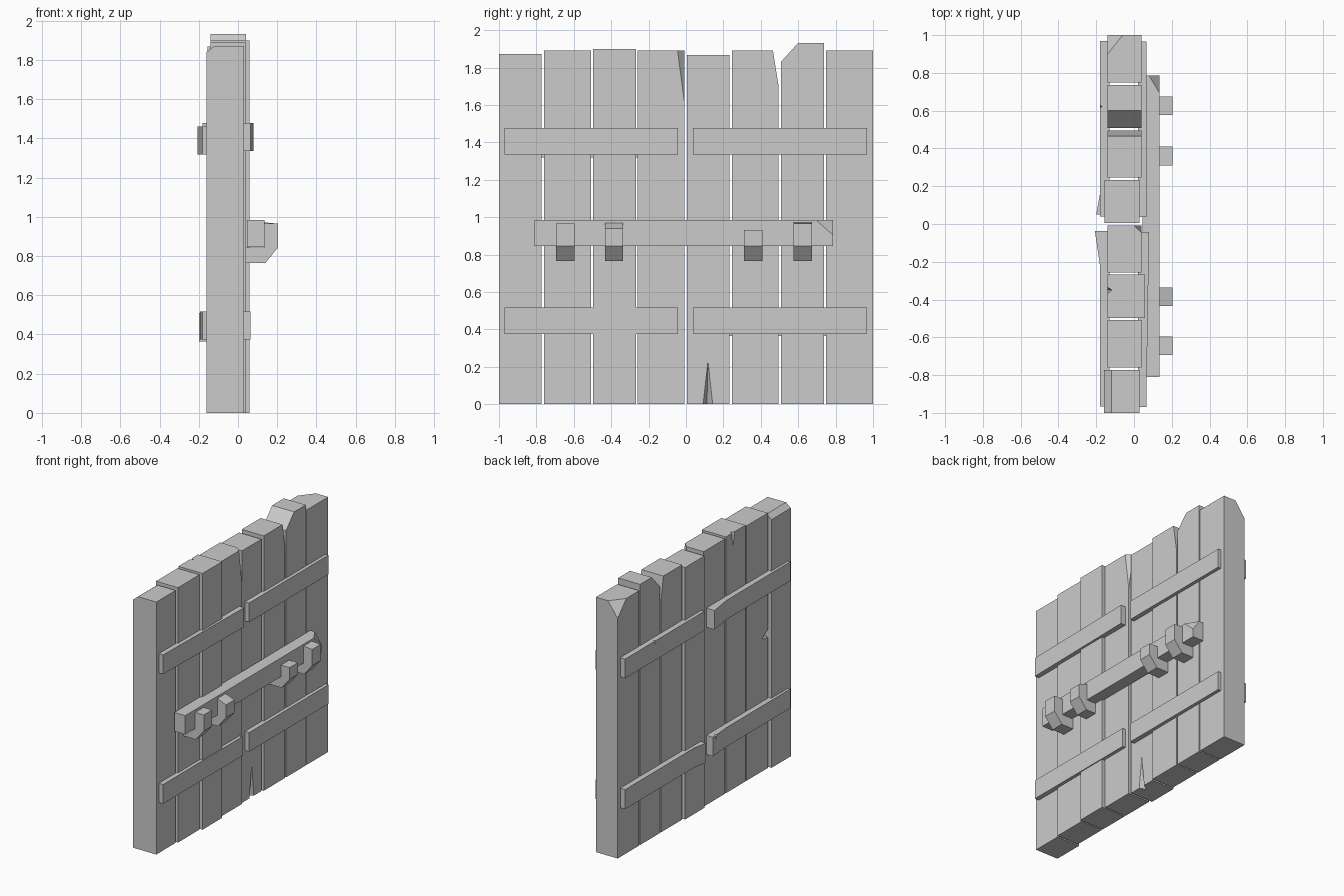
import bpy, bmesh
from mathutils import Vector
from mathutils.geometry import normal

cube = bpy.data.objects.get("Cube")
if cube:
    bpy.data.objects.remove(cube, do_unlink=True)

wood = bpy.data.materials.new("grey_wood")
GREY = (0.6, 0.6, 0.6, 1)
wood.use_nodes = True
wood.diffuse_color = GREY
bsdf = next(n for n in wood.node_tree.nodes if n.type == 'BSDF_PRINCIPLED')
bsdf.inputs["Base Color"].default_value = GREY


def finish(name, bm):
    bmesh.ops.recalc_face_normals(bm, faces=bm.faces)
    mesh = bpy.data.meshes.new(name)
    bm.to_mesh(mesh)
    bm.free()
    mesh.materials.append(wood)
    ob = bpy.data.objects.new(name, mesh)
    bpy.context.collection.objects.link(ob)
    return ob


def prism(name, outline, axis, lo, hi):
    """Extrude a 2D outline (xy for axis 'z', xz for axis 'y')."""
    bm = bmesh.new()
    place = (lambda a, b: (a, b, lo)) if axis == 'z' else (lambda a, b: (a, lo, b))
    face = bm.faces.new([bm.verts.new(place(a, b)) for a, b in outline])
    new = bmesh.ops.extrude_face_region(bm, geom=[face])["geom"]
    step = Vector((0, 0, hi - lo)) if axis == 'z' else Vector((0, hi - lo, 0))
    bmesh.ops.translate(bm, vec=step, verts=[v for v in new if isinstance(v, bmesh.types.BMVert)])
    return finish(name, bm)


def box(name, x, y, z):
    return prism(name, [(x[0], y[0]), (x[1], y[0]), (x[1], y[1]), (x[0], y[1])], 'z', *z)


def chip(ob, a, b, c):
    """Slice off the corner beyond the plane through three points."""
    bm = bmesh.new()
    bm.from_mesh(ob.data)
    n = normal(Vector(a), Vector(b), Vector(c))
    centre = sum((v.co for v in bm.verts), Vector()) / len(bm.verts)
    if n.dot(centre - Vector(a)) > 0:
        n.negate()
    bmesh.ops.bisect_plane(bm, geom=bm.verts[:] + bm.edges[:] + bm.faces[:],
                           plane_co=a, plane_no=n, clear_outer=True)
    bmesh.ops.holes_fill(bm, edges=[e for e in bm.edges if e.is_boundary])
    bmesh.ops.recalc_face_normals(bm, faces=bm.faces)
    bm.to_mesh(ob.data)
    bm.free()


def notch(ob, *points):
    """Cut a splinter, the hull of a few points, out of a part."""
    bm = bmesh.new()
    for p in points:
        bm.verts.new(p)
    bmesh.ops.convex_hull(bm, input=bm.verts)
    cutter = finish("splinter_cutter", bm)
    cutter.hide_render = True
    mod = ob.modifiers.new("splinter", 'BOOLEAN')
    mod.operation, mod.solver, mod.object = 'DIFFERENCE', 'EXACT', cutter
    graph = bpy.context.evaluated_depsgraph_get()
    graph.update()
    cut = bpy.data.meshes.new_from_object(ob.evaluated_get(graph))
    ob.modifiers.clear()
    ob.data = cut
    bpy.data.objects.remove(cutter, do_unlink=True)


# Upright planks: y start, y end, back x, front x, top
B, F = -0.14, 0.04
layout = [(-1.0, -0.773, -0.16, 0.03, 1.872), (-0.76, -0.508, B, F, 1.89),
          (-0.498, -0.268, B, 0.058, 1.90), (-0.258, -0.008, B, F, 1.89),
          (0.005, 0.232, -0.155, 0.03, 1.868), (0.245, 0.495, B, F, 1.89),
          (0.507, 0.737, B, F, 1.932), (0.748, 1.0, B, F, 1.89)]
planks = [box(f"plank_{i + 1}", (xb, xf), (y0, y1), (0, top))
          for i, (y0, y1, xb, xf, top) in enumerate(layout)]

# Broken plank corners
chip(planks[0], (-0.16, -1, 1.84), (-0.16, -0.8, 1.84), (-0.12, -1, 1.872))
chip(planks[3], (F, -0.045, 1.89), (F, -0.008, 1.61), (0, -0.008, 1.89))
chip(planks[5], (F, 0.465, 1.89), (B, 0.465, 1.89), (F, 0.495, 1.70))
chip(planks[6], (F, 0.507, 1.83), (B, 0.507, 1.83), (F, 0.6, 1.932))
chip(planks[7], (B, 0.90, 1.89), (-0.06, 1, 1.89), (B, 1, 1.78))

# Splinters missing from planks
notch(planks[4], (0.035, 0.088, -0.01), (0.035, 0.147, -0.01),
      (0.035, 0.118, 0.255), (-0.02, 0.112, -0.01))
notch(planks[2], (-0.145, -0.33, 1.91), (-0.145, -0.375, 1.91),
      (-0.145, -0.35, 1.77), (-0.115, -0.35, 1.91))
notch(planks[1], (-0.145, -0.765, 1.04), (-0.145, -0.765, 0.96),
      (-0.145, -0.68, 0.98), (-0.11, -0.765, 0.98))

# Battens on the hook side
for name, z, y, tip in (("upper_right", (1.335, 1.478), (-0.97, -0.042), 0.08),
                        ("upper_left", (1.335, 1.478), (0.038, 0.967), 0.065),
                        ("lower_right", (0.375, 0.517), (-0.97, -0.042), 0.065),
                        ("lower_left", (0.375, 0.517), (0.038, 0.967), 0.065)):
    prism("front_batten_" + name, [(0.02, y[0]), (0.065, y[0]), (tip, y[1]), (0.02, y[1])], 'z', *z)

# Battens on the plain side, some sprung outwards at the inner end
S = -0.18
rear = {}
for name, z, inner, bend, outer, tip in (
        ("upper_right", (1.318, 1.46), -0.038, -0.22, -0.965, -0.207),
        ("upper_left", (1.335, 1.478), 0.04, 0.16, 0.97, S),
        ("lower_right", (0.375, 0.517), -0.038, -0.22, -0.965, -0.195),
        ("lower_left", (0.365, 0.51), 0.05, 0.16, 0.97, -0.2)):
    rear[name] = prism("rear_batten_" + name, [(-0.13, inner), (tip, inner), (S, bend),
                                               (S, outer), (-0.13, outer)], 'z', *z)
notch(rear["upper_left"], (-0.19, 0.60, 1.49), (-0.19, 0.65, 1.49),
      (-0.19, 0.62, 1.42), (-0.165, 0.62, 1.49))
notch(rear["lower_right"], (-0.21, -0.05, 0.53), (-0.21, -0.11, 0.53),
      (-0.21, -0.08, 0.44), (-0.17, -0.08, 0.53))

# Locking bar with a broken end
bar = box("locking_bar", (0.045, 0.134), (-0.81, 0.785), (0.845, 0.985))
chip(bar, (0.134, 0.695, 0.985), (0.134, 0.785, 0.905), (0.08, 0.785, 0.985))

# Hooks: centre, inner top, outer top
for i, (y, inner, outer) in enumerate(((-0.645, 0.965, 0.965), (-0.385, 0.968, 0.94),
                                       (0.36, 0.932, 0.932), (0.625, 0.972, 0.965))):
    prism(f"bar_hook_{i + 1}", [(0.02, 0.765), (0.14, 0.765), (0.205, 0.845), (0.205, outer),
                                (0.135, inner), (0.135, 0.843), (0.02, 0.843)],
          'y', y - 0.049, y + 0.049)
